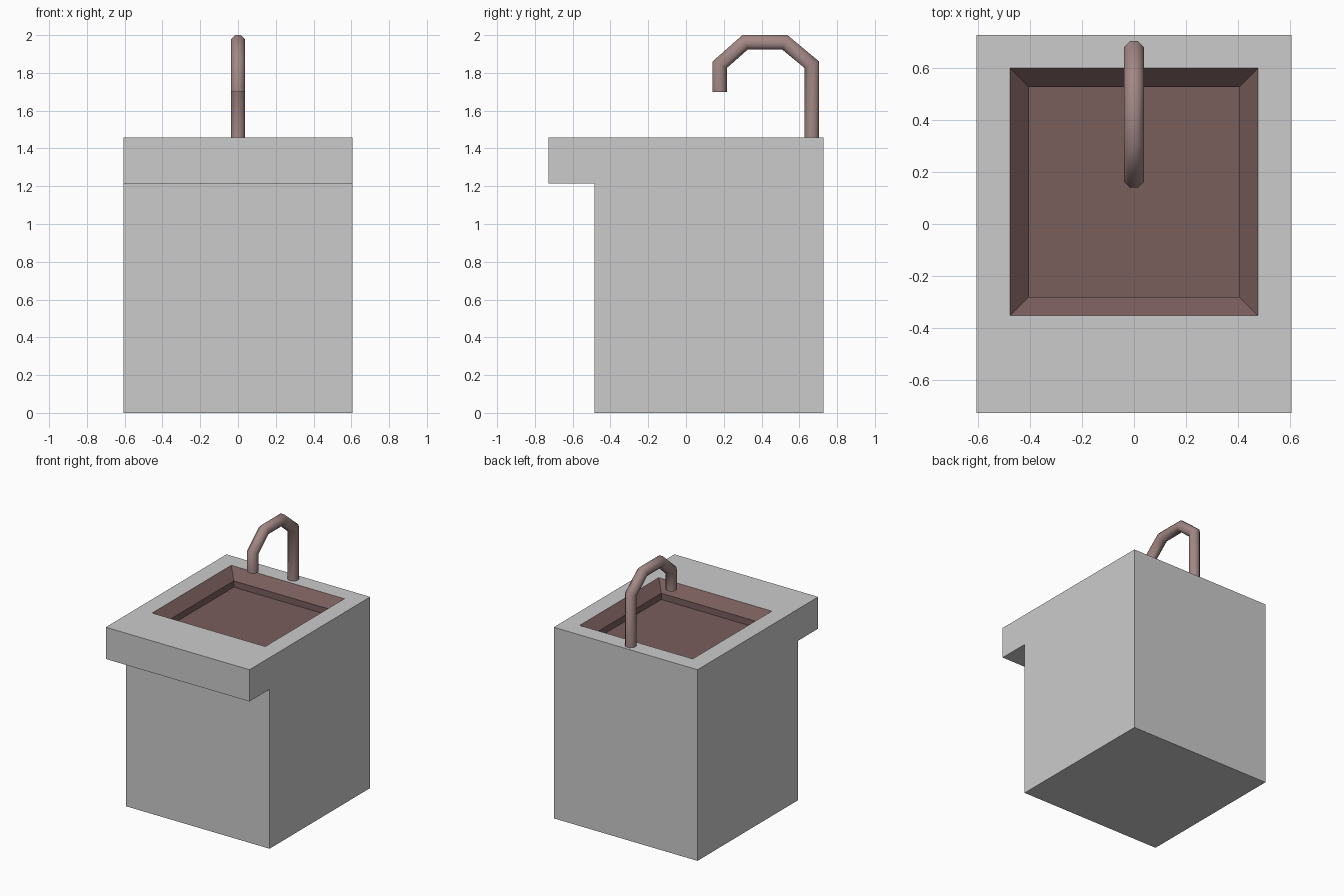
import bpy, bmesh, math
from mathutils import Vector

if "Cube" in bpy.data.objects:
    bpy.data.objects.remove(bpy.data.objects["Cube"])


def material(name, rgb):
    m = bpy.data.materials.new(name)
    m.diffuse_color = (*rgb, 1)
    m.use_nodes = True
    m.node_tree.nodes["Principled BSDF"].inputs["Base Color"].default_value = m.diffuse_color
    return m


def rect(x, y0, y1, z):
    return [(-x, y0, z), (x, y0, z), (x, y1, z), (-x, y1, z)]


def skin(name, rings, mat=None, cap_start=False, cap_end=False, extra=None):
    """Join successive rings with quads, optionally closing the ends."""
    bm = bmesh.new()
    loops = [[bm.verts.new(p) for p in r] for r in rings]
    for a, b in zip(loops, loops[1:]):
        n = len(a)
        for i in range(n):
            j = (i + 1) % n
            bm.faces.new((a[i], a[j], b[j], b[i]))
    if cap_start:
        bm.faces.new(loops[0][::-1])
    if cap_end:
        bm.faces.new(loops[-1])
    if extra:
        bm.faces.new([bm.verts.new(p) for p in extra])
    me = bpy.data.meshes.new(name)
    bm.to_mesh(me)
    bm.free()
    ob = bpy.data.objects.new(name, me)
    bpy.context.collection.objects.link(ob)
    if mat:
        me.materials.append(mat)
    return ob


X, BACK, FRONT, OVERHANG = 0.606, 0.727, -0.485, -0.727
SEAM, TOP = 1.215, 1.457

grey = material("cabinet_grey", (0.56, 0.56, 0.56))
brown = material("basin_brown", (0.19, 0.112, 0.107))
metal = material("tap_metal", (0.36, 0.245, 0.235))

# Cabinet
skin("cabinet", [rect(X, FRONT, BACK, 0), rect(X, FRONT, BACK, SEAM)],
     grey, cap_start=True)

# Countertop with basin opening and overhanging front lip
skin("countertop", [rect(X, OVERHANG, BACK, SEAM), rect(X, OVERHANG, BACK, TOP),
                    rect(0.477, -0.353, 0.60, TOP)],
     extra=rect(X, OVERHANG, FRONT, SEAM)[::-1])

# Basin: sloped rim, short straight wall, flat floor
skin("basin", [rect(0.477, -0.353, 0.60, TOP),
               rect(0.405, -0.281, 0.528, TOP - 0.072),
               rect(0.405, -0.281, 0.528, TOP - 0.12)],
     brown, cap_end=True)

# Tap: octagonal tube swept along an arched path with mitred corners
path = [Vector((0, y, z)) for y, z in
        [(0.666, TOP), (0.666, 1.843), (0.523, 1.962),
         (0.313, 1.962), (0.178, 1.843), (0.178, 1.70)]]
radius = 0.038 / math.cos(math.pi / 8)
dirs = [(b - a).normalized() for a, b in zip(path, path[1:])]
rings = []
for i, p in enumerate(path):
    d0, d1 = dirs[max(i - 1, 0)], dirs[min(i, len(dirs) - 1)]
    t = (d0 + d1).normalized()
    side = t.cross(Vector((1, 0, 0))) / t.dot(d0)
    angles = [math.pi / 8 + k * math.pi / 4 for k in range(8)]
    rings.append([p + radius * (math.cos(a) * Vector((1, 0, 0)) + math.sin(a) * side)
                  for a in angles])
tap = skin("tap", rings, metal, cap_start=True, cap_end=True)

bpy.ops.object.select_all(action='DESELECT')
tap.select_set(True)
bpy.context.view_layer.objects.active = tap
bpy.ops.object.shade_smooth_by_angle(angle=math.radians(50))
